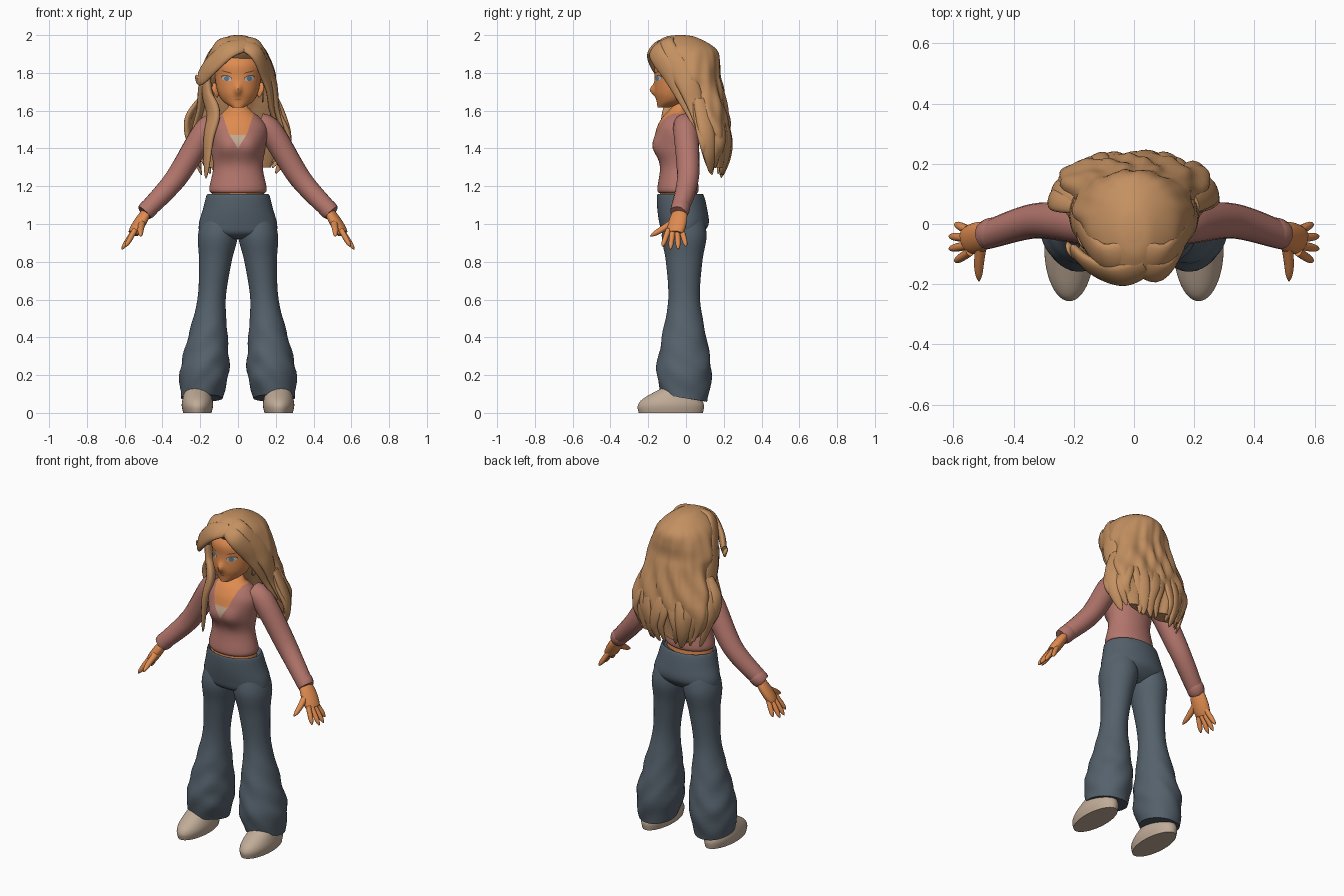
import bpy
import bmesh
import random
from math import sin, cos, exp, pi, atan2, radians
from mathutils import Vector
from mathutils.bvhtree import BVHTree

random.seed(4)
default_cube = bpy.data.objects.get("Cube")
if default_cube:
    bpy.data.objects.remove(default_cube, do_unlink=True)


def make_material(name, red, green, blue):
    material = bpy.data.materials.new(name)
    material.use_nodes = True
    material.diffuse_color = (red, green, blue, 1)
    for node in material.node_tree.nodes:
        if node.type == 'BSDF_PRINCIPLED':
            node.inputs["Base Color"].default_value = material.diffuse_color
    return material


SKIN = make_material("skin", .74, .26, .08)
HAIR = make_material("hair", .55, .28, .12)
KNIT = make_material("sweater_pink", .45, .18, .15)
DENIM = make_material("denim", .09, .12, .15)
SHOE = make_material("shoe_beige", .53, .41, .31)
CREAM = make_material("camisole_cream", .56, .41, .29)
WHITE = make_material("eye_white", .5, .5, .5)
IRIS = make_material("iris_blue", .1, .2, .3)
DARK = make_material("dark_brown", .2, .08, .03)


def finish(name, mesh_builder, materials, mirror=False):
    bmesh.ops.recalc_face_normals(mesh_builder, faces=mesh_builder.faces)
    mesh = bpy.data.meshes.new(name)
    mesh_builder.to_mesh(mesh)
    mesh_builder.free()
    for material in materials:
        mesh.materials.append(material)
    mesh.shade_smooth()
    mesh.set_sharp_from_angle(angle=radians(60))
    part = bpy.data.objects.new(name, mesh)
    bpy.context.collection.objects.link(part)
    if mirror:
        part.modifiers.new("Mirror", 'MIRROR')
    return part


def smooth_curve(points, steps):
    """Interpolate points of any dimension with a Catmull-Rom curve."""
    points = [Vector(point) for point in points]
    last = len(points) - 1
    curve = []
    for i in range(last):
        start, end = points[i], points[i + 1]
        leave = (end - points[max(i - 1, 0)]) / 2
        arrive = (points[min(i + 2, last)] - start) / 2
        for step in range(steps):
            t = step / steps
            ease = t * t * (3 - 2 * t)
            curve.append(start.lerp(end, ease) + leave * t * (1 - t) ** 2 - arrive * t * t * (1 - t))
    return curve + [points[last]]


def bridge_rings(frames, sides, warp=None):
    """Build a closed tube from ellipses given as centre and two half axes."""
    builder = bmesh.new()
    angles = [2 * pi * side / sides for side in range(sides)]
    rings = []
    for centre, across, along in frames:
        corners = [centre + across * cos(angle) + along * sin(angle) for angle in angles]
        rings.append([builder.verts.new(warp(corner) if warp else corner) for corner in corners])
    for lower, upper in zip(rings, rings[1:]):
        for side in range(sides):
            builder.faces.new((lower[side - 1], lower[side], upper[side], upper[side - 1]))
    builder.faces.new(rings[0])
    builder.faces.new(rings[-1])
    return builder


def stack(rows, ratio=1, y=0, x=lambda z: 0, sides=48, warp=None):
    """Rows are height and half width, then optionally y centre and half depth."""
    full_rows = [row + (y, row[1] * ratio)[len(row) - 2:] for row in rows]
    frames = []
    for z, width, centre_y, depth in smooth_curve(full_rows, 6):
        frames.append((Vector((x(z), centre_y, z)), Vector((width, 0, 0)), Vector((0, depth, 0))))
    return bridge_rings(frames, sides, warp)


def upward(point):
    return Vector((0, 0, 1))


def away_from_head(point):
    return Vector((point.x, point.y, max(0, point.z - 1.8)))


def path(name, material, points, size, flat=1, mirror=False, facing=upward):
    """Sweep an ellipse along points; size gives the half width along the way."""
    curve = smooth_curve(points, 8)
    last = len(curve) - 1
    frames = []
    for i, point in enumerate(curve):
        direction = (curve[min(i + 1, last)] - curve[max(i - 1, 0)]).normalized()
        across = direction.cross(facing(point)).normalized()
        radius = max(size(i / last), .002)
        frames.append((point, across * radius, across.cross(direction) * radius * flat))
    return finish(name, bridge_rings(frames, 16), [material], mirror)


# Sweater torso and neck, with the neckline cut in
def shape_bust(point):
    front = min(max(-.5 - point.y * 12, 0), 1)
    for side in (-.06, .06):
        point.y -= .035 * front * exp(-((point.x - side) ** 2 + (point.z - 1.41) ** 2) / .004)
    return point


camisole_top, collar = 1.47, 1.585
neck_edges = ((1.6, 1.4), (3, 1.335))
torso = stack([(1.165, .142), (1.19, .152), (1.3, .131), (1.4, .145), (1.5, .155), (1.56, .12),
               (1.6, .07), (1.64, .045, -.02, .045), (1.72, .045, -.02, .045)],
              ratio=.72, y=-.042, warp=shape_bust)
cuts = [((side * slope, 0, 1), height) for slope, height in neck_edges for side in (-1, 1)]
for normal, height in cuts + [((0, 0, 1), camisole_top), ((0, 0, 1), collar)]:
    geometry = torso.verts[:] + torso.edges[:] + torso.faces[:]
    bmesh.ops.bisect_plane(torso, geom=geometry, plane_co=(0, 0, height), plane_no=normal)
for face in torso.faces:
    centre = face.calc_center_median()
    in_opening = centre.y < -.02 and all(centre.z > height + slope * abs(centre.x) for slope, height in neck_edges)
    if centre.z > collar or in_opening:
        face.material_index = 2 if centre.z < camisole_top else 1
finish("sweater_torso", torso, [KNIT, SKIN, CREAM])
finish("midriff", stack([(1.1, .145), (1.2, .135)], ratio=.7, y=-.04), [SKIN])

# Sleeves with gathered cuffs
wrist = (.495, -.04, 1.06)
path("sleeve", KNIT, [(.11, 0, 1.52), (.18, 0, 1.48), (.33, .01, 1.24), wrist],
     lambda t: .069 - .024 * t + .006 * sin(pi * t), mirror=True)
path("sleeve_cuff", KNIT, [(.455, -.02, 1.1), wrist],
     lambda t: .044 + .006 * sin(pi * t), mirror=True)

# Hands with fanned fingers
path("palm", SKIN, [(.48, -.03, 1.07), (.555, -.058, .95)],
     lambda t: .034 + .008 * t + .05 * t * (1 - t), flat=.6, mirror=True)
for label, spread in (("index", -1.5), ("middle", -.5), ("ring", .5), ("little", 1.5)):
    root = (.545, spread * .023 - .058, .97)
    tip = (.625 - abs(spread) * .02, spread * .042 - .062, .858 + abs(spread) * .015)
    path(label + "_finger", SKIN, [root, tip], lambda t: .0145 * (1 - t ** 6), mirror=True)
path("thumb", SKIN, [(.505, -.05, 1.02), (.515, -.13, .97), (.515, -.19, .935)],
     lambda t: .02 * (1 - t / 3) * (1 - t ** 6), mirror=True)


# Jeans: hips and flared legs with a sloping hem
def shape_hem(point):
    point.z -= (point.y + .02) * max(0, .24 - point.z)
    fold = .005 * max(0, 1 - abs(point.z - .25) * 3)
    point.x += fold * sin(point.z * 45 + point.y * 30)
    point.y += fold * sin(point.z * 40 + point.x * 40)
    return point


finish("jeans_hips", stack([(1.14, .15, -.03, .105), (1.155, .165, -.03, .122), (1.08, .185, -.02, .132),
                            (1, .207, -.01, .13), (.95, .195, -.02, .105), (.92, .11, -.02, .06)]), [DENIM])
finish("jeans_leg", stack([(1.06, .085), (.94, .106), (.8, .086), (.6, .075), (.4, .105), (.22, .13), (.08, .11)],
                          ratio=1.12, y=-.01, x=lambda z: .2 - .1 * z, warp=shape_hem), [DENIM], mirror=True)

# Shoes
finish("shoe", stack([(0, .075, -.08, .17), (.04, .083, -.08, .175), (.08, .077, -.07, .15), (.14, .06, -.03, .08)],
                     x=lambda z: .215), [SHOE], mirror=True)


# Head with nose, ears and hoop earrings
def shape_nose(point):
    if point.y < -.1:
        point.y -= .026 * exp(-(point.x / .017) ** 2 - ((point.z - 1.71) / .026) ** 2)
    return point


head = finish("head", stack([(1.617, .03, -.12), (1.65, .08, -.073), (1.7, .108, -.055), (1.78, .122, -.04),
                             (1.86, .125, -.03), (1.95, .05, -.02)],
                            ratio=1.03, sides=80, warp=shape_nose), [SKIN])
path("ear", SKIN, [(.112, -.02, 1.67), (.12, -.01, 1.76)],
     lambda t: .026 * sin(pi * t), flat=.5, mirror=True)
hoop = [(.13, .024 * sin(turn * pi / 4) - .028, .024 * cos(turn * pi / 4) + 1.672) for turn in range(9)]
path("hoop_earring", HAIR, hoop, lambda t: .004, mirror=True, facing=lambda point: Vector((1, 0, 0)))

# Painted face: thin patches laid on the head
surface = BVHTree.FromPolygons([vertex.co for vertex in head.data.vertices],
                               [polygon.vertices[:] for polygon in head.data.polygons])


def face_patch(name, material, x, z, width, height, lift, tilt=0):
    builder = bmesh.new()
    bmesh.ops.create_grid(builder, x_segments=12, y_segments=12, size=1)
    for vertex in builder.verts:
        across, up, _ = vertex.co
        # Round the square grid into an ellipse
        across, up = across * (1 - up * up / 2) ** .5 * width, up * (1 - across * across / 2) ** .5 * height
        px = x + across * cos(tilt) - up * sin(tilt)
        pz = z + across * sin(tilt) + up * cos(tilt)
        hit = surface.ray_cast(Vector((px, -1, pz)), Vector((0, 1, 0)))[0]
        vertex.co = (px, hit.y - lift, pz)
    finish(name, builder, [material], mirror=x > 0)


eye_x, eye_z = .06, 1.77
face_patch("upper_lash", DARK, eye_x, eye_z + .004, .03, .014, .001, tilt=.25)
face_patch("eye_white", WHITE, eye_x, eye_z, .026, .013, .002, tilt=.2)
face_patch("iris", IRIS, eye_x, eye_z, .014, .013, .003)
face_patch("eyebrow", DARK, eye_x, eye_z + .035, .03, .003, .002, tilt=.25)
face_patch("mouth", DARK, 0, 1.66, .016, .002, .001)


# Hair: main mass with rippled strands
def shape_strands(point):
    angle = atan2(point.y - .06, point.x)
    depth = .008 * min(max((1.97 - point.z) * 3, 0), 1)
    ripple = sin(9 * angle + 4 * sin(point.z * 8)) + sin(17 * angle - point.z * 9) / 2
    return point + Vector((cos(angle), sin(angle), 0)) * depth * ripple


finish("hair_mass", stack([(2, .02, -.03, .02), (1.99, .06, -.03, .08), (1.95, .12, -.02, .15), (1.91, .155, 0, .17),
                           (1.85, .18, .03, .15), (1.78, .2, .05, .13), (1.7, .2, .09, .11),
                           (1.5, .25, .15, .08), (1.3, .17, .17, .04)],
                          sides=96, warp=shape_strands), [HAIR])


def hair_lock(name, width, points, flat=.4, mirror=False):
    path(name, HAIR, points, lambda t: width * abs(sin(pi * (.2 + .8 * t))) ** .6,
         flat=flat, mirror=mirror, facing=away_from_head)


# Fringe swept from the parting, and the long side locks
hair_lock("fringe_right", .055, [(.04, -.14, 1.95), (-.05, -.17, 1.92), (-.14, -.14, 1.84),
                                 (-.2, -.09, 1.77), (-.22, -.09, 1.79)])
hair_lock("fringe_left", .05, [(.02, -.14, 1.95), (.1, -.155, 1.9), (.16, -.05, 1.75), (.18, .03, 1.6), (.22, .07, 1.48)])
hair_lock("fringe_top", .06, [(.01, -.09, 1.97), (.1, -.11, 1.93), (.18, 0, 1.76), (.2, .06, 1.6), (.25, .08, 1.46)],
          mirror=True)
hair_lock("front_lock_right", .055, [(-.17, -.04, 1.8), (-.16, -.04, 1.68), (-.13, -.08, 1.58),
                                     (-.155, -.1, 1.45), (-.17, -.1, 1.24)], flat=.5)

# Loose wavy tips around the back
lock_count = 15
for index in range(lock_count):
    angle = pi * (index + random.uniform(-.3, .3)) / (lock_count - 1)
    sway = random.uniform(-.03, .03)
    length = random.uniform(.36, .45) - .05 * abs(cos(angle))
    points = []
    for step in range(5):
        t = step / 4
        reach = .2 + .06 * sin(pi * t)
        points.append((reach * cos(angle) + sway * sin(t * 6),
                       .06 + .06 * t + (reach - .125) * sin(angle), 1.66 - length * t))
    hair_lock("back_lock", random.uniform(.03, .05), points, flat=.5)
